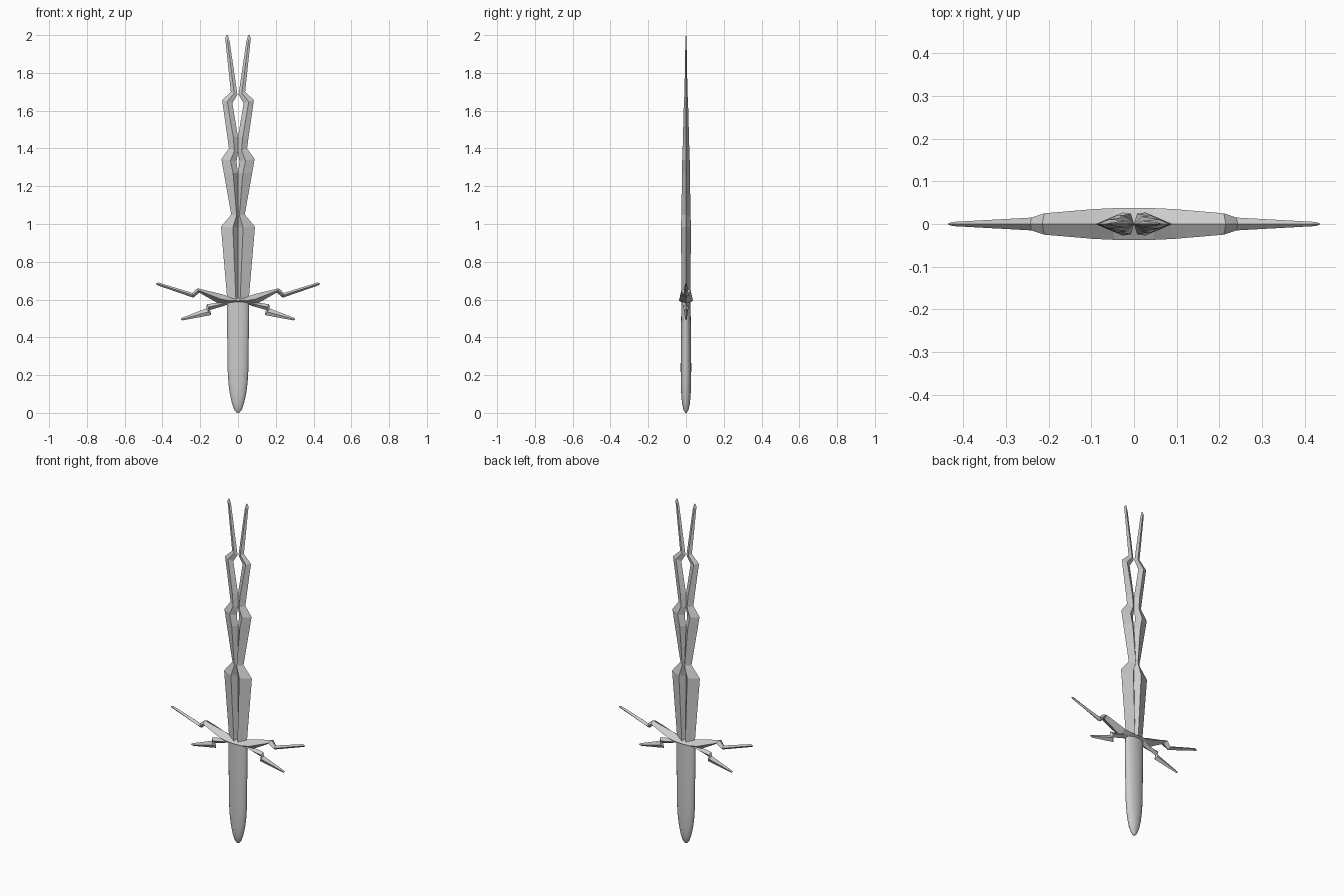
import bpy, bmesh, math

cube = bpy.data.objects.get("Cube")
if cube:
    bpy.data.objects.remove(cube)

steel = bpy.data.materials.new("pale_grey_metal")
steel.use_nodes = True
grey = (0.6, 0.6, 0.6, 1)
steel.diffuse_color = grey
steel.node_tree.nodes["Principled BSDF"].inputs["Base Color"].default_value = grey


def loft(name, rings, mirror=False, smooth=None):
    """Skin a list of equal-length rings, closing both ends."""
    bm = bmesh.new()
    loops = [[bm.verts.new(p) for p in ring] for ring in rings]
    n = len(loops[0])
    for a, b in zip(loops, loops[1:]):
        for i in range(n):
            j = (i + 1) % n
            bm.faces.new((a[i], a[j], b[j], b[i]))
    bm.faces.new(loops[0])
    bm.faces.new(loops[-1])
    bmesh.ops.remove_doubles(bm, verts=bm.verts, dist=1e-5)
    bmesh.ops.recalc_face_normals(bm, faces=bm.faces)
    mesh = bpy.data.meshes.new(name)
    bm.to_mesh(mesh)
    bm.free()
    mesh.materials.append(steel)
    obj = bpy.data.objects.new(name, mesh)
    bpy.context.collection.objects.link(obj)
    if mirror:
        mod = obj.modifiers.new("Mirror", "MIRROR")
        mod.use_mirror_merge = False
    if smooth:
        bpy.ops.object.select_all(action="DESELECT")
        obj.select_set(True)
        bpy.context.view_layer.objects.active = obj
        bpy.ops.object.shade_smooth_by_angle(angle=math.radians(smooth))
    return obj


def diamond(edge_a, edge_b, depth, ridge=0.5):
    """Diamond section: two sharp edges at y=0 and a ridge front and back."""
    (ax, az), (bx, bz) = edge_a, edge_b
    rx, rz = ax + (bx - ax) * ridge, az + (bz - az) * ridge
    return [(ax, 0, az), (rx, -depth, rz), (bx, 0, bz), (rx, depth, rz)]


# Twin zigzag blade: inner edge, outer edge, ridge depth, ridge position
blade = [
    ((0, 0.60), (0.057, 0.60), 0.022, 0.2),
    ((0, 0.98), (0.09, 0.985), 0.027, 0.3),
    ((0, 1.045), (0.036, 1.05), 0.024, 0.2),
    ((0, 1.27), (0.075, 1.27), 0.021, 0.35),
    ((0.008, 1.33), (0.088, 1.345), 0.020, 0.4),
    ((0, 1.38), (0.048, 1.40), 0.018, 0.4),
    ((0, 1.46), (0.056, 1.46), 0.016, 0.45),
    ((0.03, 1.64), (0.084, 1.655), 0.011, 0.5),
    ((0.003, 1.685), (0.038, 1.70), 0.008, 0.5),
    ((0.044, 1.965), (0.068, 1.985), 0.003, 0.5),
    ((0.054, 2.0), (0.060, 2.0), 0.001, 0.5),
]
loft("blade_halves", [diamond(*s) for s in blade], mirror=True)

# Upper guard: lower edge, upper edge, ridge depth
guard = [
    ((0, 0.575), (0, 0.612), 0.038),
    ((0.05, 0.575), (0.045, 0.615), 0.037),
    ((0.10, 0.577), (0.085, 0.628), 0.035),
    ((0.205, 0.637), (0.215, 0.66), 0.025),
    ((0.237, 0.610), (0.243, 0.635), 0.015),
    ((0.425, 0.675), (0.42, 0.69), 0.005),
    ((0.435, 0.682), (0.433, 0.686), 0.002),
]
half = [diamond(*s) for s in guard]
flipped = [[(-x, y, z) for x, y, z in ring] for ring in half[:0:-1]]
loft("guard", flipped + half)

# Lower guard spikes
spike = [
    ((0.05, 0.575), (0.06, 0.60), 0.022),
    ((0.085, 0.563), (0.10, 0.585), 0.018),
    ((0.148, 0.545), (0.165, 0.575), 0.013),
    ((0.142, 0.518), (0.168, 0.553), 0.010),
    ((0.292, 0.490), (0.298, 0.503), 0.004),
    ((0.302, 0.495), (0.303, 0.498), 0.001),
]
loft("guard_lower_spikes", [diamond(*s) for s in spike], mirror=True)

# Rounded grip: height, half width, half depth
grip = [
    (0.0, 0.006, 0.004), (0.015, 0.019, 0.013), (0.05, 0.032, 0.021),
    (0.1, 0.043, 0.025), (0.16, 0.051, 0.027), (0.23, 0.055, 0.028),
    (0.4, 0.057, 0.027), (0.52, 0.059, 0.025), (0.59, 0.059, 0.024),
]
sides = 20
rings = [[(w * math.cos(math.tau * i / sides), d * math.sin(math.tau * i / sides), z)
          for i in range(sides)] for z, w, d in grip]
loft("grip", rings, smooth=40)
